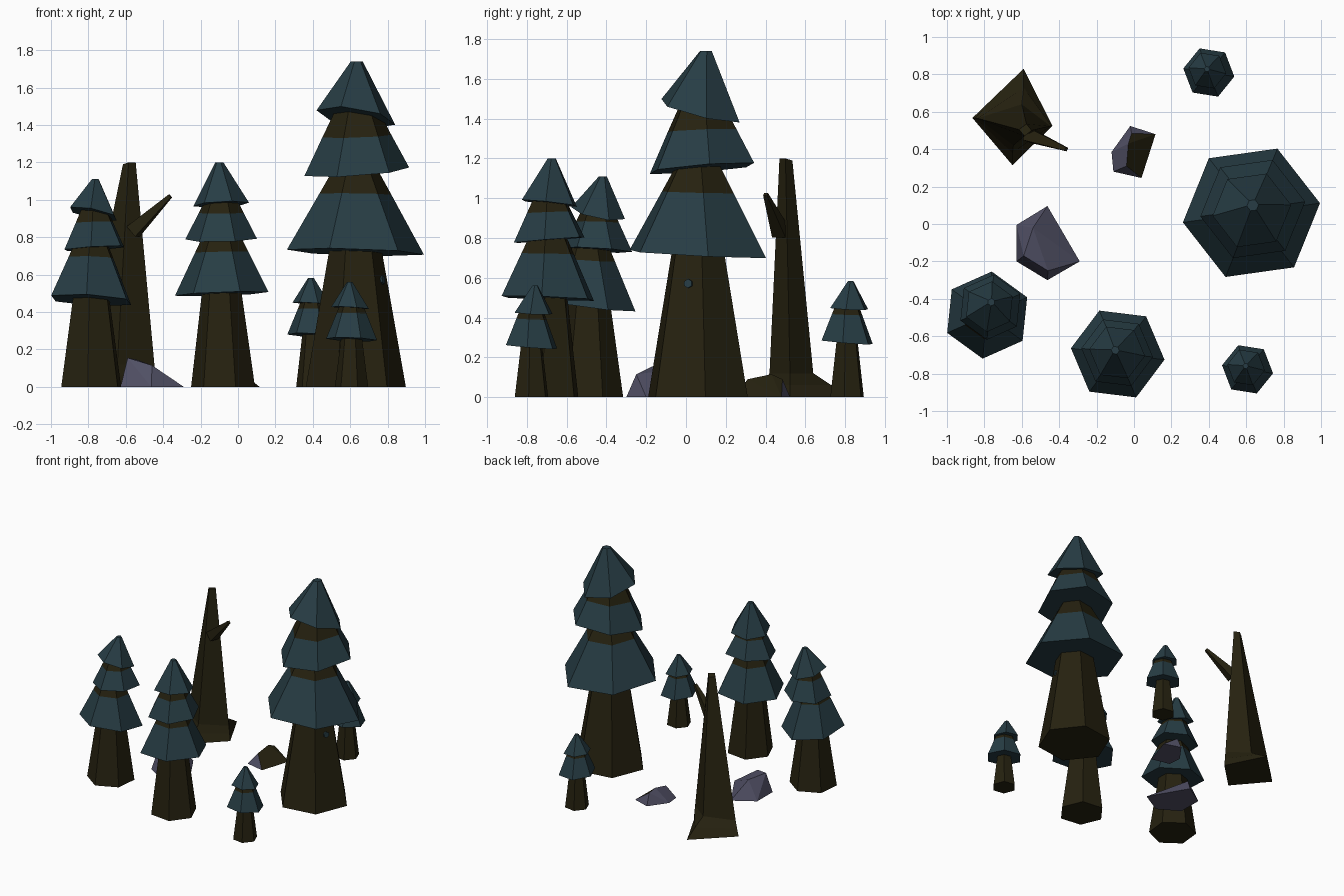
import bpy, bmesh, math
from mathutils import Vector

if "Cube" in bpy.data.objects:
    bpy.data.objects.remove(bpy.data.objects["Cube"])


def material(name, col):
    m = bpy.data.materials.new(name)
    m.diffuse_color = (*col, 1)
    m.use_nodes = True
    m.node_tree.nodes["Principled BSDF"].inputs["Base Color"].default_value = m.diffuse_color
    return m


NEEDLE = material("needle_blue", (0.020, 0.046, 0.058))
BARK = material("bark_brown", (0.019, 0.0155, 0.005))
STONE = material("stone_purple", (0.085, 0.083, 0.135))


def finish(bm, name, mats):
    bmesh.ops.recalc_face_normals(bm, faces=bm.faces)
    me = bpy.data.meshes.new(name)
    bm.to_mesh(me)
    bm.free()
    for m in mats:
        me.materials.append(m)
    ob = bpy.data.objects.new(name, me)
    bpy.context.collection.objects.link(ob)
    return ob


def loft(name, rings, mats, band=None):
    """Skin a stack of rings with capped ends; strip number `band` takes the second material."""
    bm = bmesh.new()
    loops = [[bm.verts.new(p) for p in r] for r in rings]
    n = len(loops[0])
    for k, (a, b) in enumerate(zip(loops, loops[1:])):
        for i in range(n):
            f = bm.faces.new((a[i], a[(i + 1) % n], b[(i + 1) % n], b[i]))
            f.material_index = 1 if k == band else 0
    bm.faces.new(loops[0])
    bm.faces.new(loops[-1])
    return finish(bm, name, mats)


def hexagon(cx, cy, z, r, rot, gx=0, gy=0):
    """Hexagon ring; gx and gy tilt it."""
    pts = []
    for i in range(6):
        a = math.radians(rot + 60 * i)
        dx, dy = r * math.cos(a), r * math.sin(a)
        pts.append((cx + dx, cy + dy, z + gx * dx + gy * dy))
    return pts


def pine(name, rot, base, r0, r1, tiers, tip):
    """Tapered trunk, skirts with a bark band on top, and a pointed last skirt.
    tier: cx, cy, z, r, tilt x, tilt y, band z, top z, top r"""
    cx, cy = base
    z1 = tiers[0][2] + 0.02
    loft(name + "_trunk", [hexagon(cx, cy, 0, r0, rot), hexagon(tiers[0][0], tiers[0][1], z1, r1, rot)], [BARK])
    for k, (x, y, z, r, gx, gy, zb, zt, rt) in enumerate(tiers):
        low = hexagon(x, y, z, r, rot, gx, gy)
        if k == len(tiers) - 1:
            rings, band = [low, hexagon(tip[0], tip[1], zt, rt, rot)], None
        else:
            rb = r + (rt - r) * (zb - z) / (zt - z)
            rings = [low, hexagon(x, y, zb, rb, rot, gx / 2, gy / 2), hexagon(x, y, zt, rt, rot)]
            band = 1
        loft(f"{name}_skirt_{k + 1}", rings, [NEEDLE, BARK], band)


# Three full-size pines
pine("large_pine", 8, (0.63, 0.06), 0.27, 0.14, [
    (0.628, 0.06, 0.72, 0.37, -0.03, -0.05, 1.03, 1.17, 0.115),
    (0.635, 0.08, 1.15, 0.283, 0.07, 0.08, 1.34, 1.49, 0.11),
    (0.63, 0.073, 1.44, 0.212, -0.15, -0.24, 0, 1.74, 0.032)], (0.635, 0.10))
pine("left_pine", 24, (-0.785, -0.49), 0.175, 0.105, [
    (-0.785, -0.487, 0.463, 0.234, -0.06, -0.13, 0.69, 0.78, 0.09),
    (-0.768, -0.445, 0.74, 0.175, 0.06, -0.06, 0.88, 0.95, 0.075),
    (-0.773, -0.442, 0.925, 0.136, -0.2, -0.2, 0, 1.11, 0.02)], (-0.763, -0.418))
pine("front_pine", -7, (-0.08, -0.70), 0.172, 0.105, [
    (-0.087, -0.695, 0.497, 0.252, 0.035, -0.04, 0.72, 0.81, 0.10),
    (-0.09, -0.688, 0.79, 0.193, 0.02, 0.08, 0.93, 1.01, 0.08),
    (-0.09, -0.687, 0.975, 0.15, 0.05, -0.11, 0, 1.2, 0.022)], (-0.1, -0.675))

# Two saplings share one build
for name, x, y, dz in (("back_sapling", 0.40, 0.81, 0), ("front_sapling", 0.607, -0.777, -0.023)):
    pine(name, -9, (x, y), 0.09, 0.055, [
        (x, y, 0.276 + dz, 0.138, -0.04, -0.08, 0.415 + dz, 0.48 + dz, 0.055),
        (x - 0.008, y + 0.01, 0.445 + dz, 0.102, -0.06, -0.05, 0, 0.583 + dz, 0.015)],
        (x - 0.01, y + 0.018))

# Small stud on the large trunk
bm = bmesh.new()
bmesh.ops.create_cone(bm, cap_ends=True, segments=6, radius1=0.023, radius2=0.023, depth=0.03)
stud = finish(bm, "trunk_stud", [NEEDLE])
stud.location = (0.765, 0.015, 0.57)
a = math.radians(-22)
stud.rotation_euler = Vector((math.cos(a), math.sin(a), 0.1)).to_track_quat('Z', 'Y').to_euler()

# Bare trunk with spreading roots
loft("bare_trunk", [
    [(-0.59, 0.83, 0), (-0.864, 0.567, 0), (-0.65, 0.315, 0), (-0.436, 0.524, 0)],
    [(-0.59, 0.73, 0.06), (-0.85, 0.567, 0.06), (-0.65, 0.38, 0.06), (-0.441, 0.524, 0.06)],
    [(-0.60, 0.64, 0.12), (-0.836, 0.565, 0.12), (-0.645, 0.42, 0.12), (-0.447, 0.523, 0.12)],
    [(-0.575, 0.535, 1.19), (-0.615, 0.505, 1.19), (-0.585, 0.47, 1.2), (-0.547, 0.50, 1.2)]], [BARK])


# Broken branch
def square(c, d, r):
    q = Vector(d).to_track_quat('Z', 'Y')
    return [Vector(c) + q @ Vector((r * sx, r * sy, 0)) for sx, sy in ((1, 1), (-1, 1), (-1, -1), (1, -1))]


p, t = Vector((-0.56, 0.475, 0.83)), Vector((-0.362, 0.40, 1.02))
loft("branch", [square(p, t - p, 0.036), square(t, t - p, 0.010)], [BARK])


# Rocks: convex hulls of a footprint and a few crest points
def rock(name, foot, crest, mossy):
    bm = bmesh.new()
    for x, y in foot:
        bm.verts.new((x, y, 0))
    for c in crest:
        bm.verts.new(c)
    bmesh.ops.convex_hull(bm, input=bm.verts)
    bmesh.ops.recalc_face_normals(bm, faces=bm.faces)
    for f in bm.faces:
        if mossy and f.normal.x > 0.35:
            f.material_index = 1
    finish(bm, name, [STONE, BARK])


rock("large_rock",
     [(-0.463, 0.096), (-0.29, -0.2), (-0.463, -0.3), (-0.628, -0.2), (-0.628, -0.005)],
     [(-0.59, -0.17, 0.155), (-0.46, -0.25, 0.115), (-0.54, -0.02, 0.145)], False)
rock("small_rock",
     [(-0.02, 0.524), (0.115, 0.48), (0.04, 0.246), (-0.11, 0.28), (-0.12, 0.385)],
     [(-0.013, 0.485, 0.09), (-0.03, 0.43, 0.115), (-0.04, 0.31, 0.09)], True)
